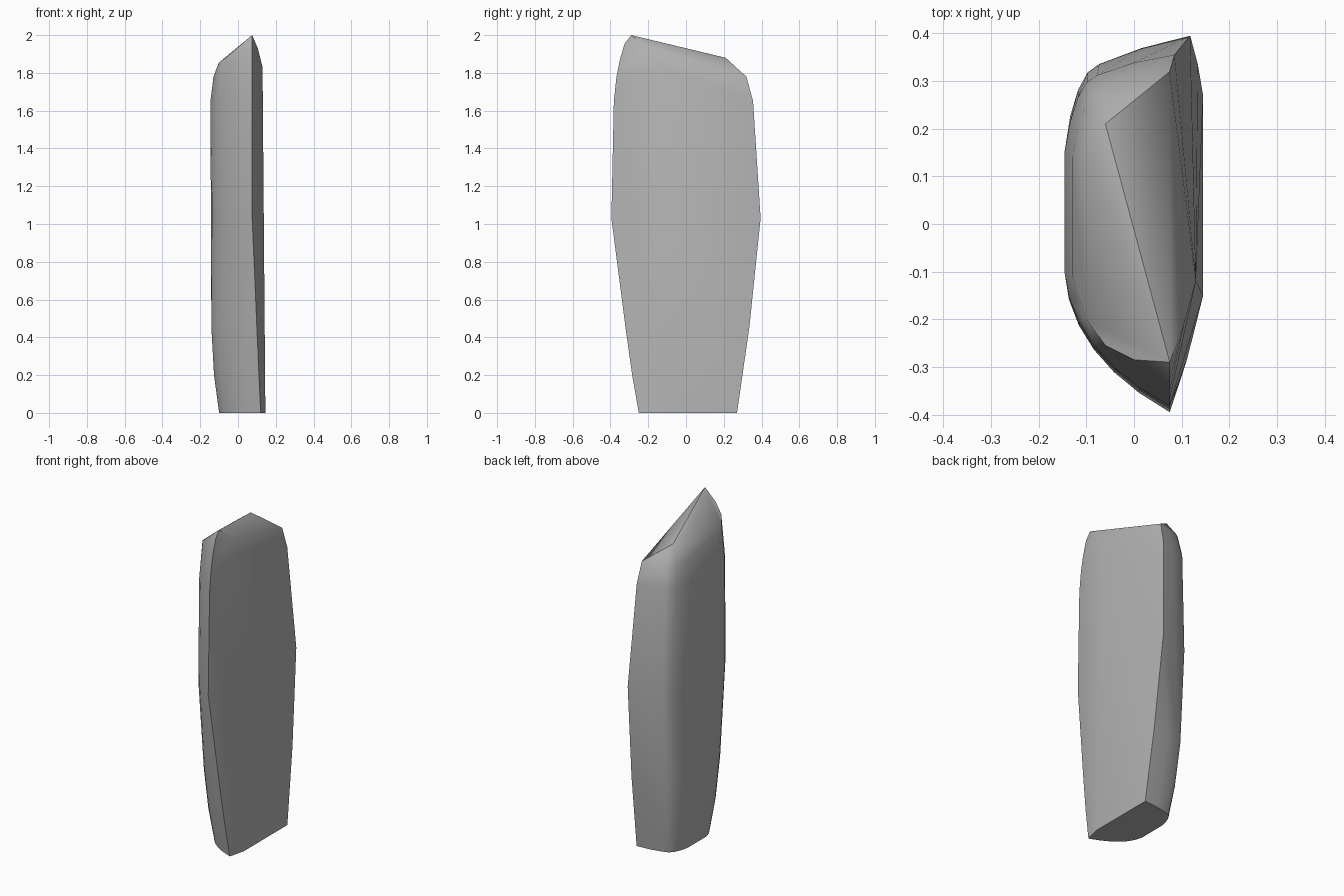
import bpy
import bmesh
from math import radians
from mathutils import Vector

default_cube = bpy.data.objects.get("Cube")
if default_cube:
    bpy.data.objects.remove(default_cube, do_unlink=True)


def make_material(name, color):
    material = bpy.data.materials.new(name)
    material.use_nodes = True
    material.diffuse_color = color
    material.node_tree.nodes["Principled BSDF"].inputs["Base Color"].default_value = color
    return material


def bend(start, control, end, steps):
    """Points along a quadratic curve from start to end."""
    start, control, end = Vector(start), Vector(control), Vector(end)
    points = []
    for i in range(steps + 1):
        t = i / steps
        points.append(start * (1 - t) ** 2 + control * 2 * t * (1 - t) + end * t * t)
    return points


def cross_section(z, front, left, flat, back_corner, back):
    """One level of the slab: sharp front and back ridges, rounded side between."""
    flat_front, flat_back = flat
    side = bend(front, (left + 0.015, front[1] * 0.71), (left, flat_front), 6)
    corner = Vector((left + 0.04, back_corner))
    shoulder = corner.lerp(Vector(back), 0.15)
    turn = bend((left, flat_back), (left + 0.022, back_corner - 0.005), shoulder, 4)
    bulge = corner.lerp(Vector(back), 0.55) + Vector((0, 0.006))
    return [(p.x, p.y, z) for p in side + turn + [bulge, Vector(back)]]


# Levels of the slab: height, front ridge, side, side flat, back corner, back ridge
levels = [
    (0, (0.12, -0.25), -0.1, (-0.05, 0.13), 0.24, (0.145, 0.27)),
    (0.2, (0.111, -0.285), -0.127, (-0.07, 0.14), 0.27, (0.14, 0.3)),
    (0.45, (0.1, -0.32), -0.141, (-0.09, 0.15), 0.3, (0.134, 0.335)),
    (1.03, (0.075, -0.395), -0.147, (-0.1, 0.15), 0.325, (0.118, 0.395)),
    (1.65, (0.075, -0.382), -0.146, (-0.1, 0.15), 0.305, (0.085, 0.355)),
    (1.78, (0.075, -0.368), -0.13, (-0.11, 0.14), 0.28, (0.075, 0.32)),
]
points = [p for level in levels for p in cross_section(*level)]

# Slanted crown with its peak at the front, rounded toward the front face
points += [
    (0.075, -0.29, 2.0), (0.075, -0.325, 1.955), (0.075, -0.35, 1.87),
    (0.0, -0.285, 1.935), (-0.06, -0.255, 1.885), (-0.1, -0.2, 1.855),
    (-0.103, 0.15, 1.85), (-0.06, 0.21, 1.88),
]
# Broad flat face: upper shoulder and lower corner
points += [(0.105, -0.21, 1.93), (0.13, -0.12, 1.83), (0.145, -0.15, 0)]

# Wrap the points into one solid stone
bm = bmesh.new()
for point in points:
    bm.verts.new(point)
hull = bmesh.ops.convex_hull(bm, input=bm.verts)
loose = {v for v in hull["geom_interior"] + hull["geom_unused"]
         if isinstance(v, bmesh.types.BMVert)}
bmesh.ops.delete(bm, geom=list(loose), context="VERTS")
bmesh.ops.dissolve_limit(bm, angle_limit=radians(1), verts=bm.verts, edges=bm.edges)
bmesh.ops.recalc_face_normals(bm, faces=bm.faces)

mesh = bpy.data.meshes.new("standing_stone")
bm.to_mesh(mesh)
bm.free()
stone = bpy.data.objects.new("standing_stone", mesh)
bpy.context.collection.objects.link(stone)
mesh.materials.append(make_material("stone grey", (0.45, 0.45, 0.45, 1)))

# Soft shading with crisp ridges
bpy.context.view_layer.objects.active = stone
stone.select_set(True)
bpy.ops.object.shade_smooth_by_angle(angle=radians(35))
